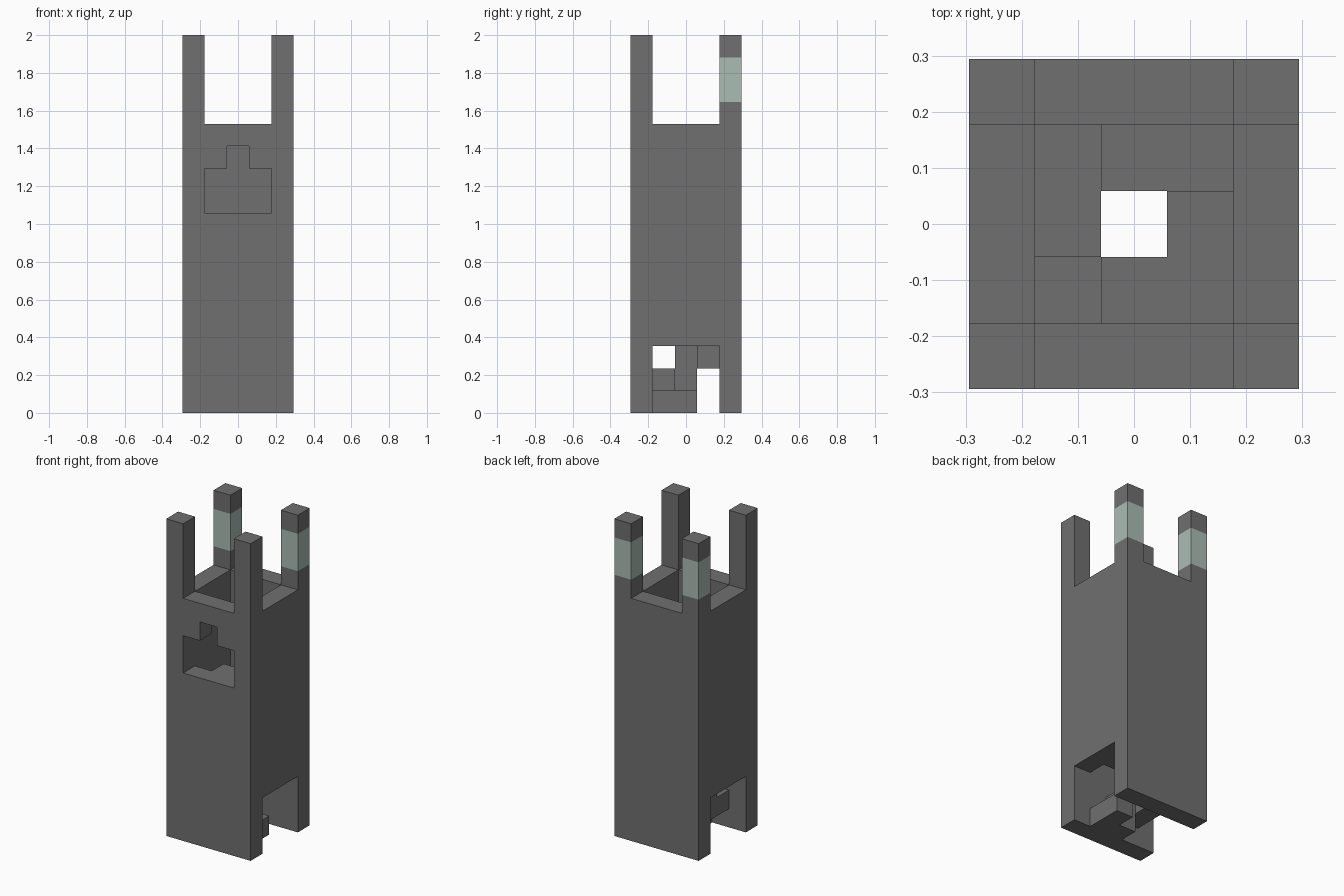
import bpy
import bmesh
import math
from mathutils import Vector

if "Cube" in bpy.data.objects:
    bpy.data.objects.remove(bpy.data.objects["Cube"], do_unlink=True)

HEIGHT = 17          # tower height in blocks
U = 2 / HEIGHT       # block size


def material(name, color):
    mat = bpy.data.materials.new(name)
    mat.use_nodes = True
    mat.diffuse_color = (*color, 1)
    mat.node_tree.nodes["Principled BSDF"].inputs["Base Color"].default_value = (*color, 1)
    return mat


stone = material("dark stone grey", (0.16, 0.16, 0.16))
pale = material("pale green grey", (0.402, 0.503, 0.456))


def block(xs, ys, zs):
    """Cells of a box, from inclusive x and y ranges and a half-open z range."""
    return {(x, y, z) for x in range(xs[0], xs[1] + 1)
            for y in range(ys[0], ys[1] + 1) for z in range(*zs)}


parts = {}

# Walls: hollow square shaft with a stepped window in front and two side doors
walls = block((-2, 2), (-2, 2), (0, 13)) - block((-1, 1), (-1, 1), (0, 13))
window = block((-1, 1), (-2, -2), (9, 11)) | block((0, 0), (-2, -2), (11, 12))
doors = block((-2, 2), (-1, 1), (0, 3))
parts["tower_walls"] = (walls - window - doors, stone)

# Spiral stair: two cells per level, each rise propped by a block beneath it
ring = [(1, 0), (1, -1), (0, -1), (-1, -1), (-1, 0), (-1, 1), (0, 1), (1, 1)]
stairs = set()
for step in range(18):
    x, y = ring[step % 8]
    level = step // 2
    stairs.add((x, y, level))
    if step % 2 == 0 and level > 0:
        stairs.add((x, y, level - 1))
stairs.add((0, -1, 8))
parts["spiral_stairs"] = (stairs, stone)

# Corner posts: the back pair carries a pale band
for side, x in (("right", -2), ("left", 2)):
    parts["front_post_" + side] = (block((x, x), (-2, -2), (13, 17)), stone)
    post = block((x, x), (2, 2), (13, 17))
    band = block((x, x), (2, 2), (14, 16))
    parts["back_post_" + side] = (post - band, stone)
    parts["back_post_band_" + side] = (band, pale)

solid = set().union(*(cells for cells, mat in parts.values()))


def build(name, cells, mat):
    """Make the outer skin of a part, leaving out faces hidden by other blocks."""
    bm = bmesh.new()
    for cell in sorted(cells):
        centre = Vector(cell) + Vector((0, 0, 0.5))
        for axis in range(3):
            for sign in (-1, 1):
                n = Vector((0, 0, 0))
                n[axis] = sign
                if tuple(int(c) for c in Vector(cell) + n) in solid:
                    continue
                a = Vector((0, 0, 0))
                a[(axis + 1) % 3] = 0.5
                b = n.cross(a)
                mid = centre + n / 2
                corners = (mid - a - b, mid + a - b, mid + a + b, mid - a + b)
                bm.faces.new([bm.verts.new(c * U) for c in corners])
    bmesh.ops.remove_doubles(bm, verts=bm.verts, dist=U / 100)
    bmesh.ops.dissolve_limit(bm, angle_limit=math.radians(1),
                             verts=bm.verts, edges=bm.edges)
    mesh = bpy.data.meshes.new(name)
    bm.to_mesh(mesh)
    bm.free()
    mesh.materials.append(mat)
    bpy.context.collection.objects.link(bpy.data.objects.new(name, mesh))


for name, (cells, mat) in parts.items():
    build(name, cells, mat)
